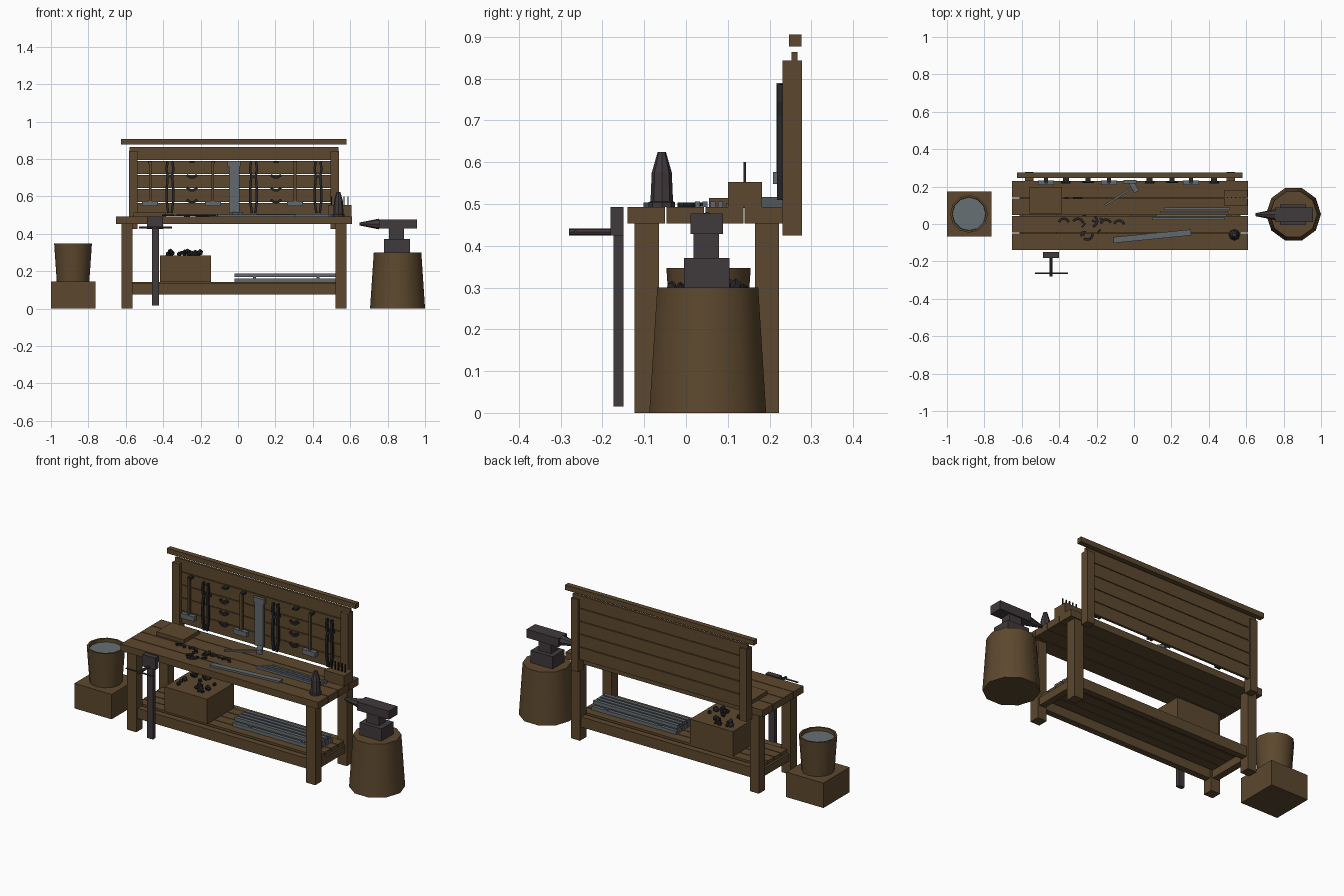
import bpy, bmesh, math, random
from mathutils import Matrix, Vector

if "Cube" in bpy.data.objects:
    bpy.data.objects.remove(bpy.data.objects["Cube"])

random.seed(4)


def material(name, col):
    m = bpy.data.materials.new(name)
    m.diffuse_color = (*col, 1)
    m.use_nodes = True
    m.node_tree.nodes["Principled BSDF"].inputs["Base Color"].default_value = m.diffuse_color
    return m


WOOD = material("brown wood", (0.107, 0.064, 0.027))
IRON = material("dark iron", (0.051, 0.041, 0.044))
BLACK = material("blackened iron", (0.019, 0.018, 0.02))
STEEL = material("grey steel", (0.122, 0.141, 0.156))
WATER = material("water", (0.135, 0.16, 0.178))


def finish(name, bm, mat, smooth=False):
    bmesh.ops.recalc_face_normals(bm, faces=bm.faces[:])
    me = bpy.data.meshes.new(name)
    bm.to_mesh(me)
    bm.free()
    ob = bpy.data.objects.new(name, me)
    bpy.context.collection.objects.link(ob)
    me.materials.append(mat)
    if smooth:
        bpy.ops.object.select_all(action='DESELECT')
        ob.select_set(True)
        bpy.context.view_layer.objects.active = ob
        bpy.ops.object.shade_smooth_by_angle(angle=math.radians(40))
    return ob


def box(name, x0, x1, y0, y1, z0, z1, mat=WOOD):
    bm = bmesh.new()
    bmesh.ops.create_cube(bm, size=1, matrix=Matrix.Translation(
        ((x0 + x1) / 2, (y0 + y1) / 2, (z0 + z1) / 2)) @ Matrix.Diagonal((x1 - x0, y1 - y0, z1 - z0, 1)))
    return finish(name, bm, mat)


def bar(name, a, b, width, height, mat):
    """Horizontal bar between two points."""
    a, b = Vector(a), Vector(b)
    d = b - a
    bm = bmesh.new()
    bmesh.ops.create_cube(bm, size=1, matrix=Matrix.Translation((a + b) / 2)
                          @ Matrix.Rotation(math.atan2(d.y, d.x), 4, 'Z')
                          @ Matrix.Diagonal((d.length, width, height, 1)))
    return finish(name, bm, mat)


def lathe(name, x, y, profile, sides, mat, smooth=False, rot=None):
    """Revolve (radius, height) points around a local z axis, caps at the ends."""
    bm = bmesh.new()
    rings = [[bm.verts.new((r * math.cos(2 * math.pi * i / sides), r * math.sin(2 * math.pi * i / sides), z))
              for i in range(sides)] for r, z in profile]
    for lo, hi in zip(rings, rings[1:]):
        for i in range(sides):
            j = (i + 1) % sides
            bm.faces.new((lo[i], lo[j], hi[j], hi[i]))
    bm.faces.new(rings[0])
    bm.faces.new(rings[-1])
    m = Matrix.Translation((x, y, 0)) if rot is None else rot
    bm.transform(m)
    return finish(name, bm, mat, smooth)


def strip(name, pts, width, depth, mat, matrix):
    """Flat strip following points in the local xz plane."""
    bm = bmesh.new()
    rings = []
    for i, p in enumerate(pts):
        p = Vector(p)
        t = (Vector(pts[min(i + 1, len(pts) - 1)]) - Vector(pts[max(i - 1, 0)])).normalized()
        n = Vector((-t.y, t.x)) * width / 2
        rings.append([bm.verts.new((q.x, s * depth / 2, q.y))
                      for q, s in ((p - n, -1), (p + n, -1), (p + n, 1), (p - n, 1))])
    for lo, hi in zip(rings, rings[1:]):
        for i in range(4):
            bm.faces.new((lo[i], lo[(i + 1) % 4], hi[(i + 1) % 4], hi[i]))
    bm.faces.new(rings[0])
    bm.faces.new(rings[-1])
    bm.transform(matrix)
    return finish(name, bm, mat)


def horseshoe(name, r, matrix, spread=75, width=0.012):
    angles = [math.radians(-90 - spread + 2 * spread * i / 8) for i in range(9)]
    return strip(name, [(r * math.cos(a), r * math.sin(a)) for a in angles], width, 0.01, BLACK, matrix)


# Bench: top planks, legs, rails, lower shelf
for i in range(4):
    box("top_plank", -0.652, 0.61, -0.14 + i * 0.0935, -0.05 + i * 0.0935, 0.453, 0.493)
for x in (-0.622, 0.522):
    for y in (-0.123, 0.165):
        box("bench_leg", x, x + 0.058, y, y + 0.058, 0, 0.453)
    box("side_rail", x + 0.01, x + 0.048, -0.066, 0.166, 0.075, 0.12)
for y in (-0.112, 0.176):
    box("long_rail", -0.565, 0.523, y, y + 0.036, 0.075, 0.134)
for i in range(4):
    box("shelf_plank", -0.6, 0.56, -0.066 + i * 0.059, -0.011 + i * 0.059, 0.12, 0.141)

# Back board
for x in (-0.583, 0.495):
    box("back_post", x, x + 0.046, 0.231, 0.278, 0.425, 0.843)
for i in range(5):
    box("back_plank", -0.58, 0.538, 0.253, 0.267, 0.495 + i * 0.0745, 0.5655 + i * 0.0745)
box("back_cap", -0.626, 0.58, 0.246, 0.276, 0.877, 0.906)

# Hanging hammers
for x in (-0.47, -0.134, 0.305):
    box("hammer_handle", x - 0.007, x + 0.007, 0.216, 0.23, 0.575, 0.785)
    box("hammer_head", x - 0.043, x + 0.043, 0.208, 0.232, 0.548, 0.576, STEEL)
    box("hammer_peg", x - 0.01, x + 0.01, 0.222, 0.254, 0.775, 0.787, BLACK)

# Hanging tongs, two bowed arms crossing a rivet
for x in (-0.364, 0.083, 0.428):
    for s in (-1, 1):
        pts = [(s * 0.009, 0.51), (s * 0.017, 0.57), (s * 0.017, 0.64),
               (s * 0.012, 0.71), (s * 0.019, 0.745), (s * 0.013, 0.785)]
        strip("tong_arm", pts, 0.013, 0.013, BLACK, Matrix.Translation((x, 0.224, 0)))
    box("tong_rivet", x - 0.016, x + 0.016, 0.218, 0.253, 0.7, 0.716, BLACK)

# Hanging horseshoes with their pegs
for x in (-0.246, 0.203):
    for z in (0.73, 0.662, 0.598):
        horseshoe("hung_horseshoe", 0.03, Matrix.Translation((x, 0.224, z)), 62, 0.013)
        box("horseshoe_peg", x - 0.006, x + 0.006, 0.22, 0.254, z - 0.033, z - 0.023, BLACK)
    box("top_peg", x - 0.014, x + 0.014, 0.222, 0.254, 0.778, 0.787, BLACK)

# Hanging steel blade
box("hung_blade", -0.049, 0.007, 0.22, 0.23, 0.51, 0.765, STEEL)
box("hung_blade_head", -0.056, 0.014, 0.216, 0.234, 0.76, 0.79, STEEL)

# Leg vise on the front
box("vise_leg", -0.46, -0.423, -0.174, -0.15, 0.015, 0.43, IRON)
box("vise_jaw", -0.486, -0.402, -0.181, -0.15, 0.425, 0.493, IRON)
lathe("vise_screw", 0, 0, [(0.008, 0), (0.008, 0.1)], 8, IRON,
      rot=Matrix.Translation((-0.444, -0.18, 0.433)) @ Matrix.Rotation(math.pi / 2, 4, 'X'))
lathe("vise_handle", 0, 0, [(0.005, -0.088), (0.005, 0.088)], 6, IRON,
      rot=Matrix.Translation((-0.442, -0.264, 0.433)) @ Matrix.Rotation(math.pi / 2, 4, 'Y'))

# Tabletop: board, punch block, bars, blade, hammer, mandrel
box("cutting_board", -0.56, -0.385, 0.055, 0.197, 0.493, 0.514)
box("punch_block", 0.48, 0.607, 0.1, 0.182, 0.493, 0.553)
for i in range(5):
    x = 0.5 + i * 0.022
    box("punch", x - 0.003, x + 0.003, 0.138, 0.144, 0.55, 0.6, BLACK)
for i in range(4):
    box("table_bar", 0.1 + i * 0.021, 0.485 + i * 0.009, 0.022 + i * 0.018, 0.034 + i * 0.018,
        0.493, 0.506, STEEL)
bar("sword_blank", (-0.11, -0.086, 0.498), (0.305, -0.045, 0.498), 0.032, 0.011, STEEL)
bar("loose_hammer_handle", (-0.155, 0.1, 0.496), (0.0, 0.2, 0.496), 0.011, 0.011, STEEL)
bar("loose_hammer_head", (-0.017, 0.228, 0.505), (0.015, 0.172, 0.505), 0.028, 0.024, STEEL)
lathe("cone_mandrel", 0.537, -0.058, [(0.032, 0.493), (0.032, 0.504), (0.027, 0.506), (0.024, 0.575),
                                      (0.01, 0.624)], 8, IRON)

# Loose horseshoes and scrap on the tabletop
for x, y, a in ((-0.375, 0.0, 180), (-0.3, 0.0, 170), (-0.15, -0.005, 185), (-0.08, -0.01, 175),
                (-0.225, 0.015, 80), (-0.25, -0.055, 30)):
    horseshoe("loose_horseshoe", 0.028, Matrix.Translation((x, y, 0.499))
              @ Matrix.Rotation(math.radians(a), 4, 'Z') @ Matrix.Rotation(-math.pi / 2, 4, 'X'), 70, 0.014)
for i in range(8):
    x, y, a = random.uniform(-0.3, -0.16), random.uniform(-0.06, 0.04), random.uniform(0, 3.14)
    dx, dy = 0.014 * math.cos(a), 0.014 * math.sin(a)
    bar("scrap", (x - dx, y - dy, 0.498), (x + dx, y + dy, 0.498), 0.01, 0.01, BLACK)

# Coal box on the shelf
box("coal_box", -0.418, -0.145, -0.075, 0.17, 0.141, 0.284)
for i in range(22):
    bm = bmesh.new()
    bmesh.ops.create_icosphere(bm, subdivisions=1, radius=random.uniform(0.011, 0.018))
    for v in bm.verts:
        v.co *= random.uniform(0.75, 1.15)
    bm.transform(Matrix.Translation((random.uniform(-0.38, -0.19), random.uniform(-0.045, 0.14),
                                     random.uniform(0.288, 0.305))))
    finish("coal_lump", bm, BLACK)

# Steel stock on the shelf, two layers
for layer, z in enumerate((0.141, 0.168)):
    for i in range(5 - layer):
        y = -0.02 + i * 0.03 + layer * 0.015
        box("stock_bar", -0.02, 0.52, y, y + 0.02, z, z + 0.02, STEEL)
for x in (0.08, 0.42):
    box("stock_spacer", x, x + 0.015, -0.02, 0.12, 0.16, 0.169, STEEL)

# Stump and anvil
lathe("stump", 0.853, 0.052, [(0.147, 0), (0.127, 0.3)], 10, WOOD, True)
box("anvil_foot", 0.78, 0.92, -0.005, 0.104, 0.3, 0.371, IRON)
box("anvil_waist", 0.808, 0.888, 0.018, 0.079, 0.371, 0.43, IRON)
box("anvil_face", 0.754, 0.957, 0.011, 0.088, 0.428, 0.477, IRON)
lathe("anvil_horn", 0, 0, [(0.029, 0), (0.008, 0.105)], 8, IRON,
      rot=Matrix.Translation((0.755, 0.05, 0.452)) @ Matrix.Rotation(-math.pi / 2, 4, 'Y'))

# Crate and quench bucket
box("crate", -1.0, -0.762, -0.066, 0.174, 0, 0.144)
lathe("bucket", -0.882, 0.054, [(0.087, 0.144), (0.101, 0.347), (0.09, 0.347), (0.088, 0.315)], 12, WOOD, True)
lathe("bucket_water", -0.882, 0.054, [(0.088, 0.318), (0.0885, 0.328)], 12, WATER)
